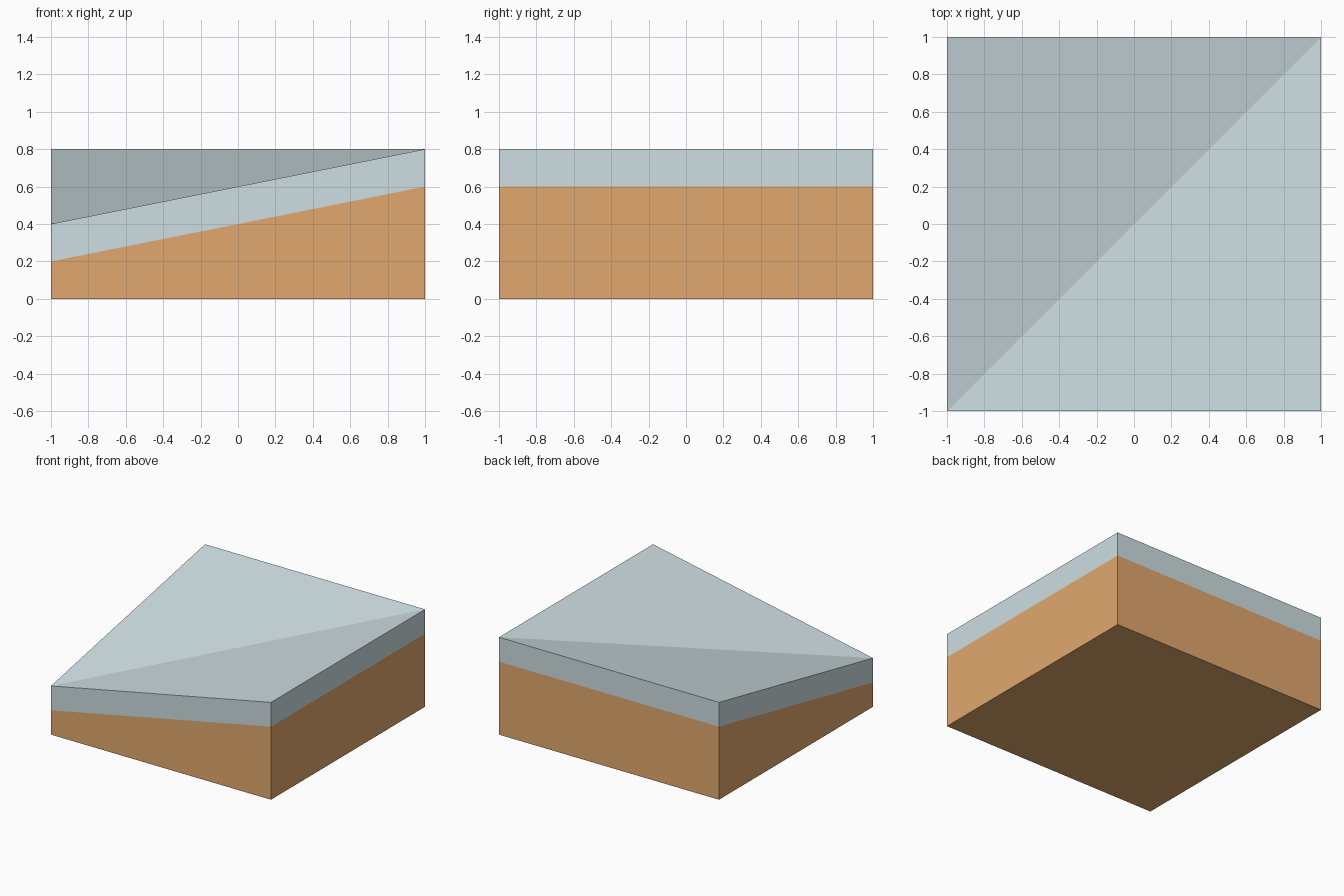
import bpy
import bmesh

cube = bpy.data.objects.get("Cube")
if cube:
    bpy.data.objects.remove(cube, do_unlink=True)


def make_material(name, rgb):
    mat = bpy.data.materials.new(name)
    mat.use_nodes = True
    color = (*rgb, 1.0)
    mat.diffuse_color = color
    mat.node_tree.nodes["Principled BSDF"].inputs["Base Color"].default_value = color
    return mat


earth = make_material("earth", (0.752, 0.393, 0.156))
stone = make_material("pale_stone", (0.617, 0.730, 0.760))

# Square corners, starting at the low front right one
CORNERS = [(-1, -1), (1, -1), (1, 1), (-1, 1)]
TOP_HEIGHTS = [0.4, 0.8, 0.8, 0.8]
LAYER = 0.2
EARTH, STONE = range(2)

bm = bmesh.new()


def ring(heights):
    return [bm.verts.new((x, y, z)) for (x, y), z in zip(CORNERS, heights)]


def add_face(verts, material):
    bm.faces.new(verts).material_index = material


# Side walls: earth below, a stone layer of even thickness above
base = ring([0] * 4)
seam = ring([z - LAYER for z in TOP_HEIGHTS])
rim = ring(TOP_HEIGHTS)
for lower, upper, material in ((base, seam, EARTH), (seam, rim, STONE)):
    for i in range(4):
        j = (i + 1) % 4
        add_face((lower[i], lower[j], upper[j], upper[i]), material)

# Underside, and top folded along the diagonal from the low corner
add_face(base[::-1], EARTH)
add_face((rim[0], rim[1], rim[2]), STONE)
add_face((rim[0], rim[2], rim[3]), STONE)

bmesh.ops.recalc_face_normals(bm, faces=bm.faces)
mesh = bpy.data.meshes.new("sloped_ground_corner")
bm.to_mesh(mesh)
bm.free()
mesh.materials.append(earth)
mesh.materials.append(stone)
block = bpy.data.objects.new("sloped_ground_corner", mesh)
bpy.context.collection.objects.link(block)
